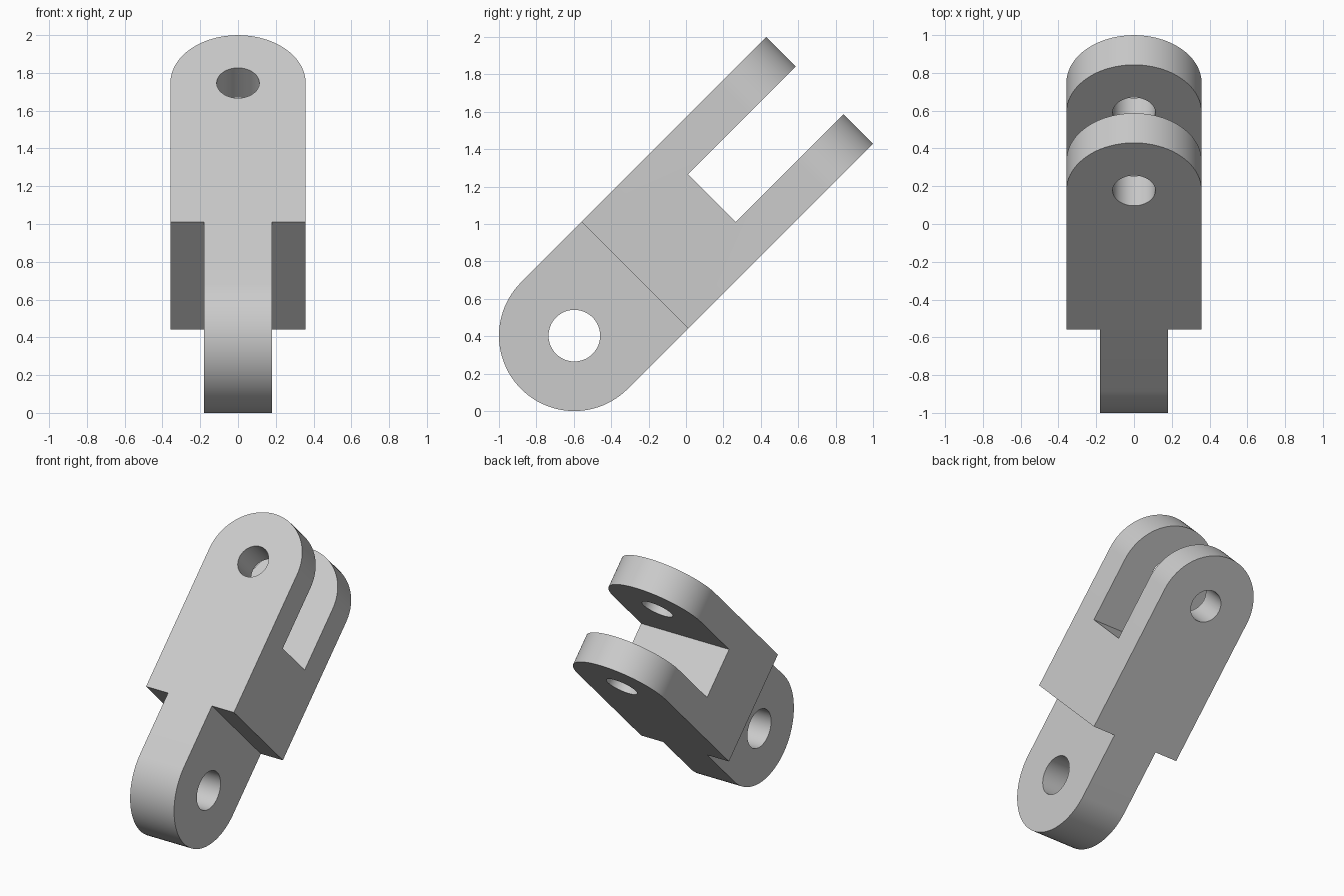
import bpy
import bmesh
from math import sin, cos, pi, radians
from mathutils import Vector

if "Cube" in bpy.data.objects:
    bpy.data.objects.remove(bpy.data.objects["Cube"], do_unlink=True)

# Link dimensions, measured along its own axis from the tang hole
TANG_R = 0.403       # half depth of the link
HALF_W = 0.358       # half width of the fork
TANG_W = 0.179       # half width of the tang
SHOULDER = 0.457
SLOT_FLOOR = 1.039
SLOT_HALF = 0.181
TIP = 1.855
FORK_PIN = TIP - HALF_W
SEGMENTS = 48

steel = bpy.data.materials.new("light grey metal")
steel.use_nodes = True
grey = (0.6, 0.6, 0.6, 1)
steel.diffuse_color = grey
steel.node_tree.nodes["Principled BSDF"].inputs["Base Color"].default_value = grey


def arc(radius, centre, start, end):
    """Points of an arc in the (across, along) plane."""
    angles = [start + (end - start) * i / SEGMENTS for i in range(SEGMENTS + 1)]
    return [(radius * cos(a), centre + radius * sin(a)) for a in angles]


def prism(name, outline, half, axis):
    """Extrude an outline both ways along x or y; the outline's second axis is z."""
    place = (lambda a, z: (-half, a, z)) if axis == "x" else (lambda a, z: (a, -half, z))
    bm = bmesh.new()
    face = bm.faces.new([bm.verts.new(place(a, z)) for a, z in outline])
    result = bmesh.ops.extrude_face_region(bm, geom=[face])
    shift = Vector((2 * half, 0, 0)) if axis == "x" else Vector((0, 2 * half, 0))
    moved = [v for v in result["geom"] if isinstance(v, bmesh.types.BMVert)]
    bmesh.ops.translate(bm, verts=moved, vec=shift)
    bmesh.ops.recalc_face_normals(bm, faces=bm.faces)
    mesh = bpy.data.meshes.new(name)
    bm.to_mesh(mesh)
    bm.free()
    mesh.materials.append(steel)
    obj = bpy.data.objects.new(name, mesh)
    bpy.context.collection.objects.link(obj)
    return obj


def boolean(target, tool, operation):
    """Apply a boolean and discard the tool."""
    tool.hide_render = True
    mod = target.modifiers.new(operation.title(), "BOOLEAN")
    mod.operation, mod.solver, mod.object = operation, "EXACT", tool
    bpy.ops.object.select_all(action="DESELECT")
    bpy.context.view_layer.objects.active = target
    target.select_set(True)
    bpy.ops.object.modifier_apply(modifier=mod.name)
    bpy.data.objects.remove(tool, do_unlink=True)


# Side outline: rounded tang end, straight body, slotted fork
side = arc(TANG_R, 0, pi, 2 * pi) + [
    (TANG_R, TIP), (SLOT_HALF, TIP), (SLOT_HALF, SLOT_FLOOR),
    (-SLOT_HALF, SLOT_FLOOR), (-SLOT_HALF, TIP), (-TANG_R, TIP)]
link = prism("clevis_link", side, 0.5, "x")

# Front outline: narrow tang, square shoulders, rounded fork tips
front = [(-TANG_W, SHOULDER), (-TANG_W, -1), (TANG_W, -1), (TANG_W, SHOULDER),
         (HALF_W, SHOULDER)] + arc(HALF_W, FORK_PIN, 0, pi) + [(-HALF_W, SHOULDER)]
boolean(link, prism("front_outline", front, 1, "y"), "INTERSECT")

# Pin holes through the tang and through both fork arms
for name, radius, centre, axis in (("tang_hole", 0.138, 0, "x"),
                                   ("fork_hole", 0.113, FORK_PIN, "y")):
    circle = arc(radius, centre, 0, 2 * pi)[:-1]
    boolean(link, prism(name, circle, 1, axis), "DIFFERENCE")

# Lean the link back and stand it on the ground
link.rotation_euler.x = radians(-45)
link.location = (0, TANG_R - 1, TANG_R)
bpy.ops.object.shade_smooth_by_angle(angle=radians(30))
